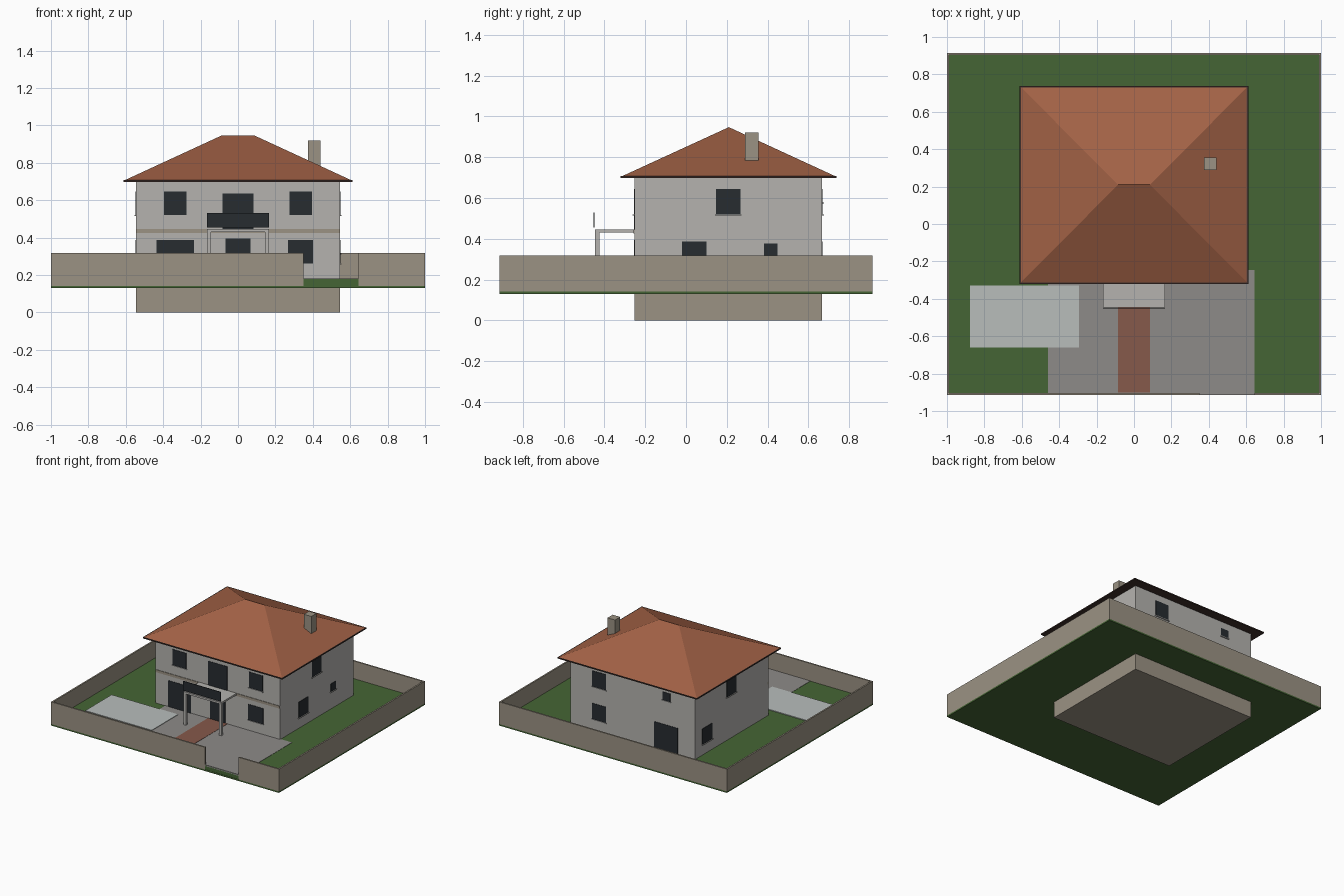
import bpy, bmesh

if "Cube" in bpy.data.objects:
    bpy.data.objects.remove(bpy.data.objects["Cube"])


def material(name, r, g, b):
    m = bpy.data.materials.new(name)
    m.diffuse_color = (r, g, b, 1)
    m.use_nodes = True
    m.node_tree.nodes["Principled BSDF"].inputs["Base Color"].default_value = m.diffuse_color
    return m


STONE = material("stone", 0.33, 0.29, 0.23)
GRASS = material("grass", 0.06, 0.13, 0.035)
TILE = material("roof_tile", 0.36, 0.12, 0.06)
DARK = material("dark_trim", 0.05, 0.03, 0.025)
GLASS = material("dark_glass", 0.02, 0.025, 0.03)
PAVING = material("paving", 0.27, 0.26, 0.25)
BRICK = material("brick", 0.24, 0.10, 0.07)
PALE = material("pale_patio", 0.48, 0.51, 0.50)
PLASTER = material("plaster", 0.46, 0.45, 0.43)


def finish(name, bm, mat):
    bmesh.ops.recalc_face_normals(bm, faces=bm.faces)
    me = bpy.data.meshes.new(name)
    bm.to_mesh(me)
    bm.free()
    ob = bpy.data.objects.new(name, me)
    bpy.context.collection.objects.link(ob)
    me.materials.append(mat)
    return ob


def box(name, x, y, z, mat):
    """Box spanning the (min, max) pairs x, y and z."""
    bm = bmesh.new()
    bmesh.ops.create_cube(bm, size=1)
    for v in bm.verts:
        v.co = [(p[0] + p[1]) / 2 + c * (p[1] - p[0]) for p, c in zip((x, y, z), v.co)]
    return finish(name, bm, mat)


HX, Y0, Y1 = 0.545, -0.253, 0.667     # house half width, front and back
G = 0.178                             # lawn level
PX, PY = 1.0, 0.915                   # plot half sizes
T = 0.012                             # garden wall thickness

# Plot and foundation
box("foundation", (-HX, HX), (Y0, Y1), (0, 0.15), STONE)
box("lawn", (-PX + 0.002, PX - 0.002), (-PY + 0.002, PY - 0.002), (0.13, G), GRASS)
box("lawn_edge", (-PX, PX), (-PY, PY), (0.13, 0.142), GRASS)

# Garden walls with a gate gap at the front
W = (0.142, 0.318)
box("garden_wall_back", (-PX, PX), (PY - T, PY), W, STONE)
for s, side in ((-1, "left"), (1, "right")):
    xs = sorted((s * PX, s * (PX - T)))
    box("garden_wall_" + side, xs, (-PY, PY), W, STONE)
box("garden_wall_front_left", (-PX, 0.35), (-PY, -PY + T), W, STONE)
box("garden_wall_front_right", (0.645, PX), (-PY, -PY + T), W, STONE)

# Paving
box("driveway", (-0.46, 0.645), (-PY + 0.002, -0.245), (G - 0.01, G + 0.002), PAVING)
box("path", (-0.085, 0.085), (-0.9, Y0), (G - 0.01, G + 0.004), BRICK)
box("patio", (-0.878, -0.295), (-0.66, -0.33), (G - 0.01, G + 0.006), PALE)

# House body
box("house_walls", (-HX, HX), (Y0, Y1), (G - 0.02, 0.703), PLASTER)
box("front_band", (-HX, HX), (Y0 - 0.004, Y0 + 0.01), (0.425, 0.445), STONE)

# Hipped roof on a thin dark eaves plate
RX, RY0, RY1, RIDGE_Y = 0.607, -0.315, 0.733, 0.21
box("eaves", (-RX - 0.005, RX + 0.005), (RY0 - 0.005, RY1 + 0.005), (0.698, 0.707), DARK)
bm = bmesh.new()
c = [bm.verts.new(p) for p in ((-RX, RY0, 0.706), (RX, RY0, 0.706),
                               (RX, RY1, 0.706), (-RX, RY1, 0.706))]
a, b = (bm.verts.new((x, RIDGE_Y, 0.947)) for x in (-0.085, 0.085))
for f in ((c[0], c[1], b, a), (c[1], c[2], b), (c[2], c[3], a, b), (c[3], c[0], a), c):
    bm.faces.new(f)
finish("roof", bm, TILE)
box("chimney", (0.375, 0.44), (0.29, 0.355), (0.78, 0.92), STONE)

# Balcony on two posts
box("balcony_floor", (-0.165, 0.165), (-0.447, Y0), (0.43, 0.445), PLASTER)
box("balcony_railing", (-0.165, 0.165), (-0.453, -0.448), (0.455, 0.53), GLASS)
for s in (-1, 1):
    xs = sorted((s * 0.165, s * 0.145))
    box("balcony_post", xs, (-0.445, -0.425), (G, 0.432), PLASTER)


def opening(name, side, lo, hi, z0, z1):
    """Dark pane on one wall, with a sill when it is a window."""
    def panel(part, u, out, z, mat):
        if side in ("front", "back"):
            d = (Y0 - out, Y0 + 0.005) if side == "front" else (Y1 - 0.005, Y1 + out)
            box(part, u, d, z, mat)
        else:
            d = (-HX - out, -HX + 0.005) if side == "left" else (HX - 0.005, HX + out)
            box(part, d, u, z, mat)
    panel(f"{side}_{name}", (lo, hi), 0.003, (z0, z1), GLASS)
    if name == "window":
        panel(f"{side}_sill", (lo - 0.005, hi + 0.005), 0.008, (z0 - 0.006, z0), PLASTER)


UP, LOW = (0.52, 0.645), (0.262, 0.387)
# Front
opening("window", "front", -0.395, -0.275, *UP)
opening("window", "front", 0.275, 0.395, *UP)
opening("balcony_door", "front", -0.083, 0.083, 0.445, 0.635)
opening("garage_door", "front", -0.435, -0.235, G, 0.387)
opening("door", "front", -0.068, 0.066, G, 0.395)
opening("window", "front", 0.268, 0.4, *LOW)
# Right
opening("window", "right", 0.148, 0.267, *UP)
opening("window", "right", -0.02, 0.1, *LOW)
opening("window", "right", 0.383, 0.448, 0.315, 0.378)
# Left
opening("window", "left", 0.15, 0.27, *UP)
opening("window", "left", 0.45, 0.575, *LOW)
# Back
opening("window", "back", 0.235, 0.355, *UP)
opening("window", "back", 0.235, 0.355, *LOW)
opening("window", "back", -0.33, -0.262, 0.578, 0.643)
opening("door", "back", -0.395, -0.19, G, 0.387)
